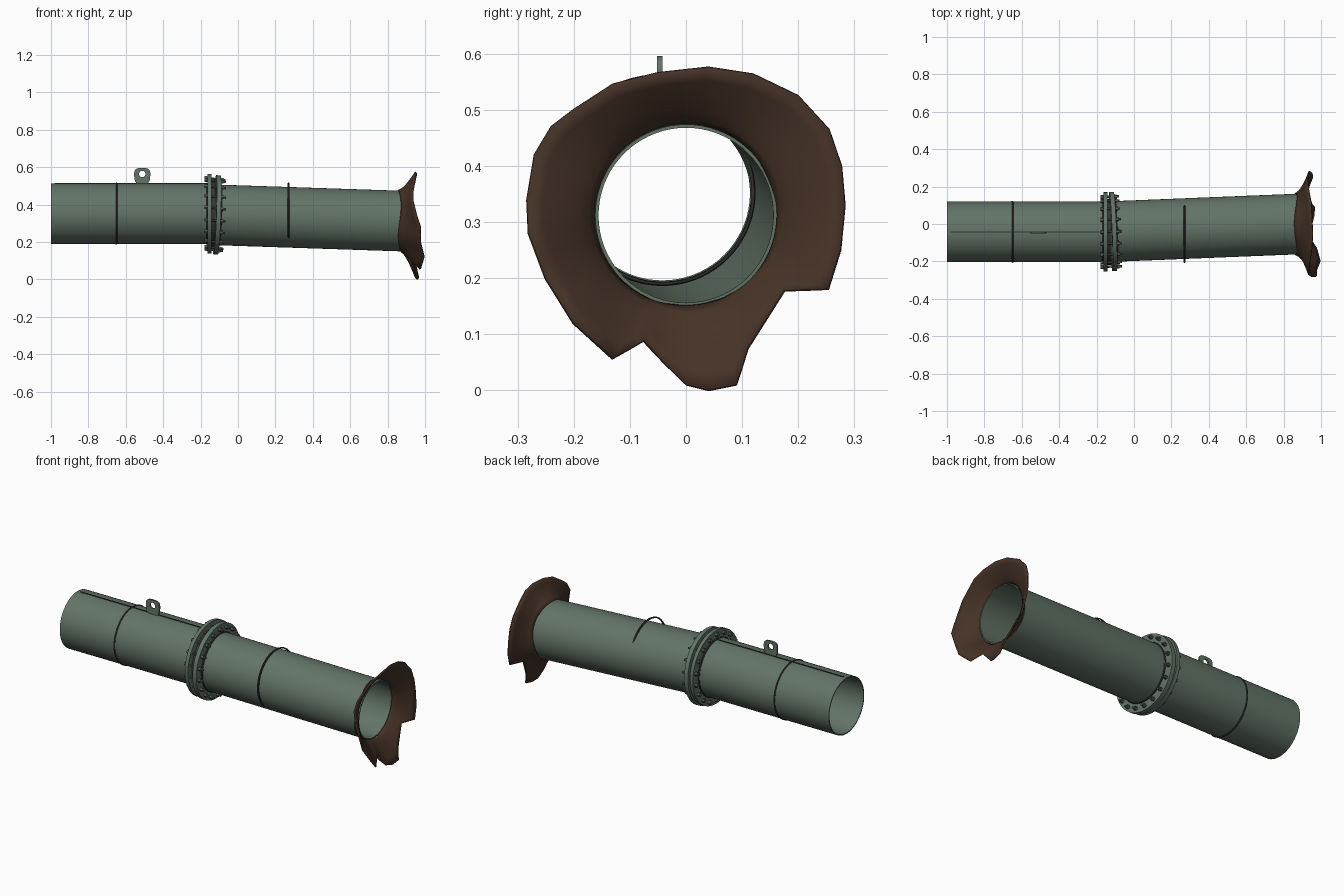
import bpy, bmesh, math
from mathutils import Vector, Matrix

if "Cube" in bpy.data.objects:
    bpy.data.objects.remove(bpy.data.objects["Cube"])


def material(name, rgb):
    m = bpy.data.materials.new(name)
    m.diffuse_color = (*rgb, 1)
    m.use_nodes = True
    m.node_tree.nodes["Principled BSDF"].inputs["Base Color"].default_value = m.diffuse_color
    return m


GREEN = material("green paint", (0.125, 0.175, 0.135))
RUST = material("rusty brown", (0.060, 0.032, 0.020))
WELD = material("dark weld", (0.035, 0.036, 0.033))
STEEL = material("bolt steel", (0.11, 0.12, 0.115))


def finish(name, bm, mat, angle=35):
    bmesh.ops.recalc_face_normals(bm, faces=bm.faces)
    me = bpy.data.meshes.new(name)
    bm.to_mesh(me)
    bm.free()
    me.shade_smooth()
    me.set_sharp_from_angle(angle=math.radians(angle))
    me.materials.append(mat)
    ob = bpy.data.objects.new(name, me)
    bpy.context.collection.objects.link(ob)
    return ob


def frame(origin, direction):
    """Matrix whose local x axis runs along the given direction."""
    q = Vector((1, 0, 0)).rotation_difference(Vector(direction).normalized())
    return Matrix.Translation(origin) @ q.to_matrix().to_4x4()


def lathe(name, profile, mat, mtx, n=72):
    """Spin a closed (x, radius) profile around the local x axis."""
    bm = bmesh.new()
    rings = []
    for i in range(n):
        a = 2 * math.pi * i / n
        rings.append([bm.verts.new(mtx @ Vector((x, r * math.cos(a), r * math.sin(a))))
                      for x, r in profile])
    k = len(profile)
    for i in range(n):
        a, b = rings[i], rings[(i + 1) % n]
        for j in range(k):
            bm.faces.new((a[j], a[(j + 1) % k], b[(j + 1) % k], b[j]))
    return finish(name, bm, mat)


def ring(name, x0, x1, r0, r1, mat, mtx):
    return lathe(name, [(x0, r0), (x1, r0), (x1, r1), (x0, r1)], mat, mtx)


CY, CZ = -0.042, 0.352
R, RI = 0.162, 0.156
left = Matrix.Translation((0, CY, CZ))
start, end = Vector((-0.11, -0.040, 0.345)), Vector((0.88, 0.0, 0.312))
right = frame(start, end - start)
length = (end - start).length

# Two pipe sections, the right one sagging and drifting sideways
ring("left_pipe", -1, -0.143, RI, R, GREEN, left)
ring("right_pipe", -0.014, length, RI, R, GREEN, right)

# Bolted flanges with gasket between
ring("left_flange", -0.163, -0.143, RI, 0.212, GREEN, left)
ring("right_flange", -0.014, 0.010, RI, 0.212, GREEN, right)
ring("gasket", -0.145, -0.121, RI + 0.002, 0.176, WELD, left)

# Weld beads
for name, x, m in (("left_girth_weld", -0.65, left), ("right_girth_weld", 0.27, left),
                   ("left_flange_weld", -0.167, left), ("right_flange_weld", 0.014, right)):
    lathe(name, [(x - .006, R - .003), (x - .004, R + .002), (x, R + .004),
                 (x + .004, R + .002), (x + .006, R - .003)], WELD, m)

bm = bmesh.new()
bmesh.ops.create_cube(bm, size=1, matrix=Matrix.Translation((-0.575, CY, CZ + R))
                      @ Matrix.Diagonal((0.81, 0.006, 0.006, 1)))
finish("long_seam_weld", bm, WELD)

# Flange bolts: shank, head and nut
bm = bmesh.new()
COUNT = 18
for i in range(COUNT):
    a = 2 * math.pi * (i + 0.5) / COUNT
    off = Vector((0, 0.190 * math.cos(a), 0.190 * math.sin(a)))
    p0 = left @ (Vector((-0.165, 0, 0)) + off)
    p1 = right @ (Vector((0.012, 0, 0)) + off)
    d = (p1 - p0).normalized()
    for a0, a1, r, seg in ((p0, p1 + d * 0.024, 0.006, 10),
                           (p0 - d * 0.014, p0 + d * 0.002, 0.011, 6),
                           (p1 - d * 0.002, p1 + d * 0.012, 0.011, 6)):
        m = frame((a0 + a1) / 2, d) @ Matrix.Rotation(math.pi / 2, 4, 'Y')
        bmesh.ops.create_cone(bm, cap_ends=True, segments=seg, radius1=r, radius2=r,
                              depth=(a1 - a0).length, matrix=m)
finish("flange_bolts", bm, STEEL)

# Lifting lug: rounded plate with a round eye
bm = bmesh.new()
LX, LZ, LY, N = -0.512, 0.564, -0.047, 40
loops = []
for y in (LY - 0.005, LY + 0.005):
    outer, inner = [], []
    for i in range(N):
        a = 2 * math.pi * (i + 0.5) / N
        c, s = math.cos(a), math.sin(a)
        # superellipse outline, stretched down into the pipe
        sx = math.copysign(abs(c) ** 0.65, c) * 0.043
        sz = math.copysign(abs(s) ** 0.65, s) * (0.032 if s > 0 else 0.056)
        outer.append(bm.verts.new((LX + sx, y, LZ + sz)))
        inner.append(bm.verts.new((LX + 0.017 * c, y, LZ + 0.017 * s)))
    loops.append((outer, inner))
(o0, i0), (o1, i1) = loops
for i in range(N):
    j = (i + 1) % N
    for a, b in ((o0, i0), (i0, i1), (i1, o1), (o1, o0)):
        bm.faces.new((a[i], a[j], b[j], b[i]))
finish("lifting_lug", bm, GREEN)

# Torn, flared end: rim outline as (y, z, x), lofted out from the pipe mouth
RIM = [(.283, .33, .94), (.277, .40, .935), (.255, .465, .93), (.20, .525, .93),
       (.12, .563, .945), (.04, .575, .95), (-.05, .565, .955), (-.13, .545, .95),
       (-.20, .50, .94), (-.24, .47, .935), (-.27, .42, .935), (-.283, .34, .955),
       (-.28, .28, .975), (-.25, .20, .975), (-.20, .12, .995), (-.13, .056, .975),
       (-.075, .088, .94), (-.04, .05, .94), (0, .01, .95), (.04, 0, .96),
       (.09, .01, .965), (.11, .075, .95), (.175, .178, .925), (.253, .18, .955),
       (.275, .25, .95)]
rim = []
for i, p in enumerate(RIM):
    p, q = Vector(p), Vector(RIM[(i + 1) % len(RIM)])
    rim += [p, p.lerp(q, 0.5)]
bm = bmesh.new()
STEPS = 6
cols = []
for k, p in enumerate(rim):
    ang = math.atan2(p.y - end.z, p.x - end.y)
    r1 = math.hypot(p.y - end.z, p.x - end.y)
    x0 = 0.866 + 0.008 * math.sin(3 * ang)
    col = []
    for s in range(STEPS + 1):
        t = s / STEPS
        r = R + 0.001 + (r1 - R - 0.001) * t ** 1.3
        col.append(bm.verts.new((x0 + (p.z - x0) * t ** 0.9,
                                 end.y + r * math.cos(ang), end.z + r * math.sin(ang))))
    cols.append(col)
for k in range(len(cols)):
    a, b = cols[k], cols[(k + 1) % len(cols)]
    for s in range(STEPS):
        bm.faces.new((a[s], a[s + 1], b[s + 1], b[s]))
flare = finish("torn_flare", bm, RUST, 50)
solid = flare.modifiers.new("thickness", 'SOLIDIFY')
solid.thickness = 0.008
solid.offset = 0
